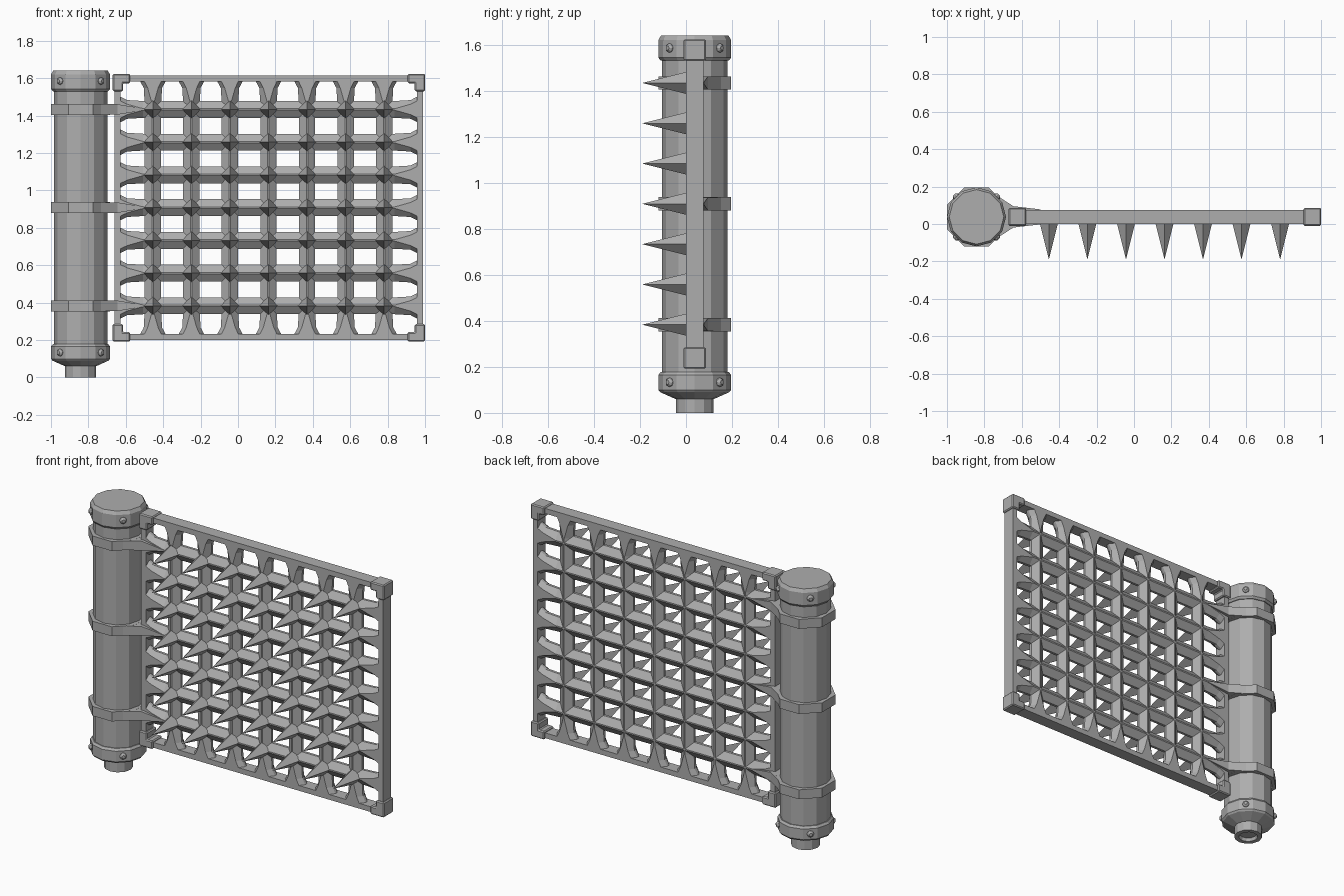
import bpy, bmesh, math

cube = bpy.data.objects.get("Cube")
if cube:
    bpy.data.objects.remove(cube, do_unlink=True)

steel = bpy.data.materials.new("grey_steel")
steel.use_nodes = True
GREY = (0.42, 0.42, 0.42, 1)
steel.diffuse_color = GREY
steel.node_tree.nodes["Principled BSDF"].inputs["Base Color"].default_value = GREY

YC = 0.038                      # mid plane of gate and post
PX = -0.842                     # post axis
LEFT, RIGHT, LOW, HIGH = -0.66, 0.99, 0.2, 1.615
EDGE = 0.032                    # frame bar width
COLUMNS = [0.163 + 0.206 * i for i in range(-3, 4)]
ROWS = [0.383 + 0.175 * i for i in range(7)]


def finish(name, bm, bevel=0):
    bmesh.ops.recalc_face_normals(bm, faces=bm.faces)
    mesh = bpy.data.meshes.new(name)
    bm.to_mesh(mesh)
    bm.free()
    mesh.materials.append(steel)
    obj = bpy.data.objects.new(name, mesh)
    bpy.context.collection.objects.link(obj)
    if bevel:
        mod = obj.modifiers.new("bevel", "BEVEL")
        mod.width = bevel
        mod.segments = 1
    return obj


def loft(bm, rings):
    """Join rings of points with quads and close both ends."""
    loops = [[bm.verts.new(p) for p in ring] for ring in rings]
    n = len(loops[0])
    for a, b in zip(loops, loops[1:]):
        for i in range(n):
            j = (i + 1) % n
            bm.faces.new((a[i], a[j], b[j], b[i]))
    bm.faces.new(loops[0])
    bm.faces.new(loops[-1])


def box(bm, x0, x1, y0, y1, z0, z1):
    loft(bm, [[(x0, y0, z), (x1, y0, z), (x1, y1, z), (x0, y1, z)] for z in (z0, z1)])


def lathe(name, profile, sides=12, turn=0.0):
    bm = bmesh.new()
    angles = [turn + math.tau * i / sides for i in range(sides)]
    loft(bm, [[(PX + r * math.cos(a), YC + r * math.sin(a), z) for a in angles]
              for r, z in profile])
    return finish(name, bm)


# Post, peg and collars
lathe("post", [(0.143, 0.12), (0.143, 1.6)])
lathe("peg", [(0.05, 0.02), (0.055, 0.0), (0.082, 0.0), (0.082, 0.1)])
lathe("bottom_collar", [(0.083, 0.06), (0.15, 0.09), (0.158, 0.1),
                        (0.158, 0.165), (0.148, 0.178)])
lathe("top_collar", [(0.148, 1.53), (0.158, 1.543), (0.158, 1.62), (0.146, 1.64)])

# Rivets on the collars
bm = bmesh.new()
for z in (0.133, 1.585):
    for k in range(4):
        a = math.pi / 4 + k * math.pi / 2
        out = (math.cos(a), math.sin(a))
        rings = []
        for dist, r in ((0.148, 0.021), (0.159, 0.019), (0.168, 0.01)):
            ring = []
            for i in range(8):
                t = math.tau * i / 8
                s = r * math.cos(t)
                ring.append((PX + out[0] * dist - out[1] * s,
                             YC + out[1] * dist + out[0] * s, z + r * math.sin(t)))
            rings.append(ring)
        loft(bm, rings)
finish("collar_rivets", bm)

# Hinge straps: octagonal ring with an arm tapering onto the gate
for label, z in zip(("bottom", "middle", "top"), ROWS[::3]):
    lathe(label + "_strap", [(0.171, z - 0.029), (0.171, z + 0.029)], 8, math.pi / 8)
    bm = bmesh.new()
    loft(bm, [[(x, YC - y, z - h), (x, YC + y, z - h), (x, YC + y, z + h), (x, YC - y, z + h)]
              for x, y, h in ((-0.75, 0.125, 0.029), (-0.645, 0.057, 0.028),
                              (-0.5, 0.04, 0.004))])
    finish(label + "_strap_arm", bm)

# Frame
bm = bmesh.new()
for x in (LEFT, RIGHT - EDGE):
    box(bm, x, x + EDGE, 0, 2 * YC, LOW, HIGH)
for z in (LOW, HIGH - EDGE):
    box(bm, LEFT + EDGE, RIGHT - EDGE, 0, 2 * YC, z, z + EDGE)
finish("frame", bm)

# L-shaped corner brackets
for side, x, dx in (("right", LEFT - 0.01, 1), ("left", RIGHT + 0.01, -1)):
    for level, z, dz in (("bottom", LOW - 0.008, 1), ("top", HIGH + 0.008, -1)):
        outline = [(0, 0), (0.093, 0), (0.093, 0.05), (0.055, 0.05), (0.055, 0.093), (0, 0.093)]
        bm = bmesh.new()
        loft(bm, [[(x + dx * u, y, z + dz * v) for u, v in outline]
                  for y in (YC - 0.048, YC + 0.048)])
        finish(f"{level}_{side}_bracket", bm, 0.006)


def section(half, flat):
    """Bar cross-section with front and back ridges, as (across, y)."""
    d, s = YC, 0.008
    return [(-flat, YC - d), (flat, YC - d), (half, YC - s), (half, YC + s),
            (flat, YC + d), (-flat, YC + d), (-half, YC + s), (-half, YC - s)]


def bar(bm, start, end, half, place):
    """Ridged bar that flares out where it meets the frame."""
    stations = ((start, 0.068, 0.045), (start + 0.035, half + 0.005, 0.028),
                (start + 0.12, half, 0.004), (end - 0.12, half, 0.004),
                (end - 0.035, half + 0.005, 0.028), (end, 0.068, 0.045))
    loft(bm, [[place(t, u, y) for u, y in section(h, f)] for t, h, f in stations])


# Lattice bars
bm = bmesh.new()
for z in ROWS:
    bar(bm, LEFT + EDGE, RIGHT - EDGE, 0.045, lambda t, u, y: (t, y, z + u))
finish("horizontal_bars", bm)
bm = bmesh.new()
for x in COLUMNS:
    bar(bm, LOW + EDGE, HIGH - EDGE, 0.044, lambda t, u, y: (x + u, y, t))
finish("vertical_bars", bm)

# Spikes at the crossings
bm = bmesh.new()
for x in COLUMNS:
    for z in ROWS:
        base = [bm.verts.new((x + u, 0.01, z + v))
                for u, v in ((0.05, 0), (0, 0.05), (-0.05, 0), (0, -0.05))]
        tip = bm.verts.new((x, -0.19, z))
        bm.faces.new(base)
        for i in range(4):
            bm.faces.new((base[i], base[(i + 1) % 4], tip))
finish("spikes", bm)
